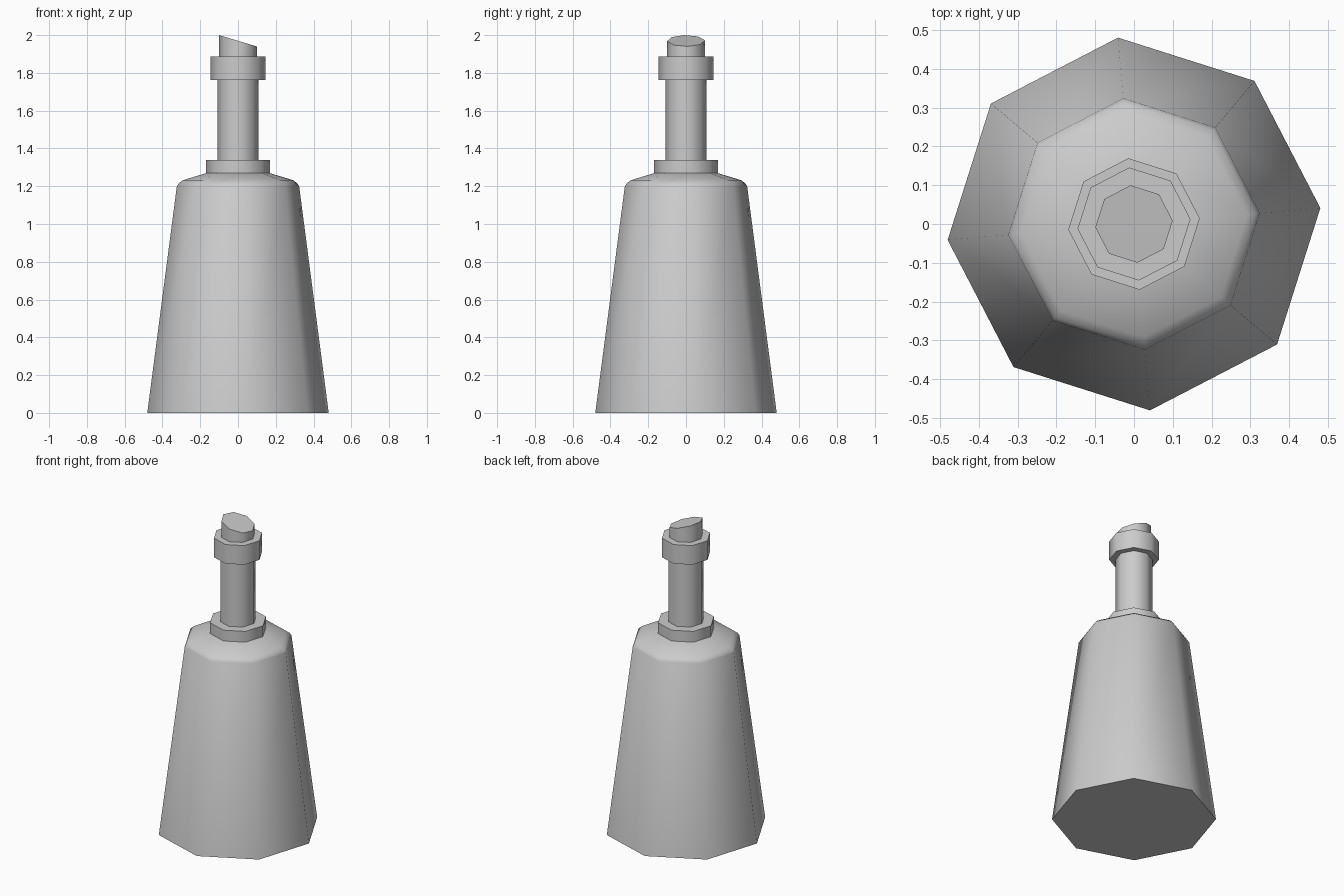
import bpy, bmesh, math

cube = bpy.data.objects.get("Cube")
if cube:
    bpy.data.objects.remove(cube, do_unlink=True)

SIDES = 8
TURN = math.radians(4.9)

grey = bpy.data.materials.new("light grey")
grey.use_nodes = True
colour = (0.6, 0.6, 0.6, 1)
grey.diffuse_color = colour
grey.node_tree.nodes["Principled BSDF"].inputs["Base Color"].default_value = colour


def lathe(name, profile, slant=0.0):
    """Octagonal turned part from (radius, height) rings; slant tilts the top along x."""
    bm = bmesh.new()
    rings = []
    for r, z in profile:
        tilt = slant if (r, z) == profile[-1] else 0
        ring = []
        for i in range(SIDES):
            a = TURN + i * math.tau / SIDES
            x, y = r * math.cos(a), r * math.sin(a)
            ring.append(bm.verts.new((x, y, z + tilt * x)))
        rings.append(ring)
    for low, high in zip(rings, rings[1:]):
        for i in range(SIDES):
            j = (i + 1) % SIDES
            bm.faces.new((low[i], low[j], high[j], high[i]))
    bm.faces.new(rings[0][::-1])
    bm.faces.new(rings[-1])
    mesh = bpy.data.meshes.new(name)
    bm.to_mesh(mesh)
    bm.free()
    mesh.materials.append(grey)
    ob = bpy.data.objects.new(name, mesh)
    bpy.context.collection.objects.link(ob)
    bpy.ops.object.select_all(action='DESELECT')
    ob.select_set(True)
    bpy.context.view_layer.objects.active = ob
    bpy.ops.object.shade_smooth_by_angle(angle=math.radians(60))
    return ob


# Tapered body with a rounded shoulder
lathe("bottle_body", [(0.482, 0), (0.325, 1.2), (0.315, 1.215), (0.293, 1.232), (0.15, 1.275)])
# Collar at the foot of the neck
lathe("neck_collar", [(0.17, 1.27), (0.17, 1.34)])
# Neck and lip ring
lathe("neck", [(0.108, 1.3), (0.108, 1.8)])
lathe("lip_ring", [(0.146, 1.762), (0.146, 1.886)])
# Stopper with a slanted top
lathe("stopper", [(0.1, 1.85), (0.1, 1.97)], slant=-0.3)
